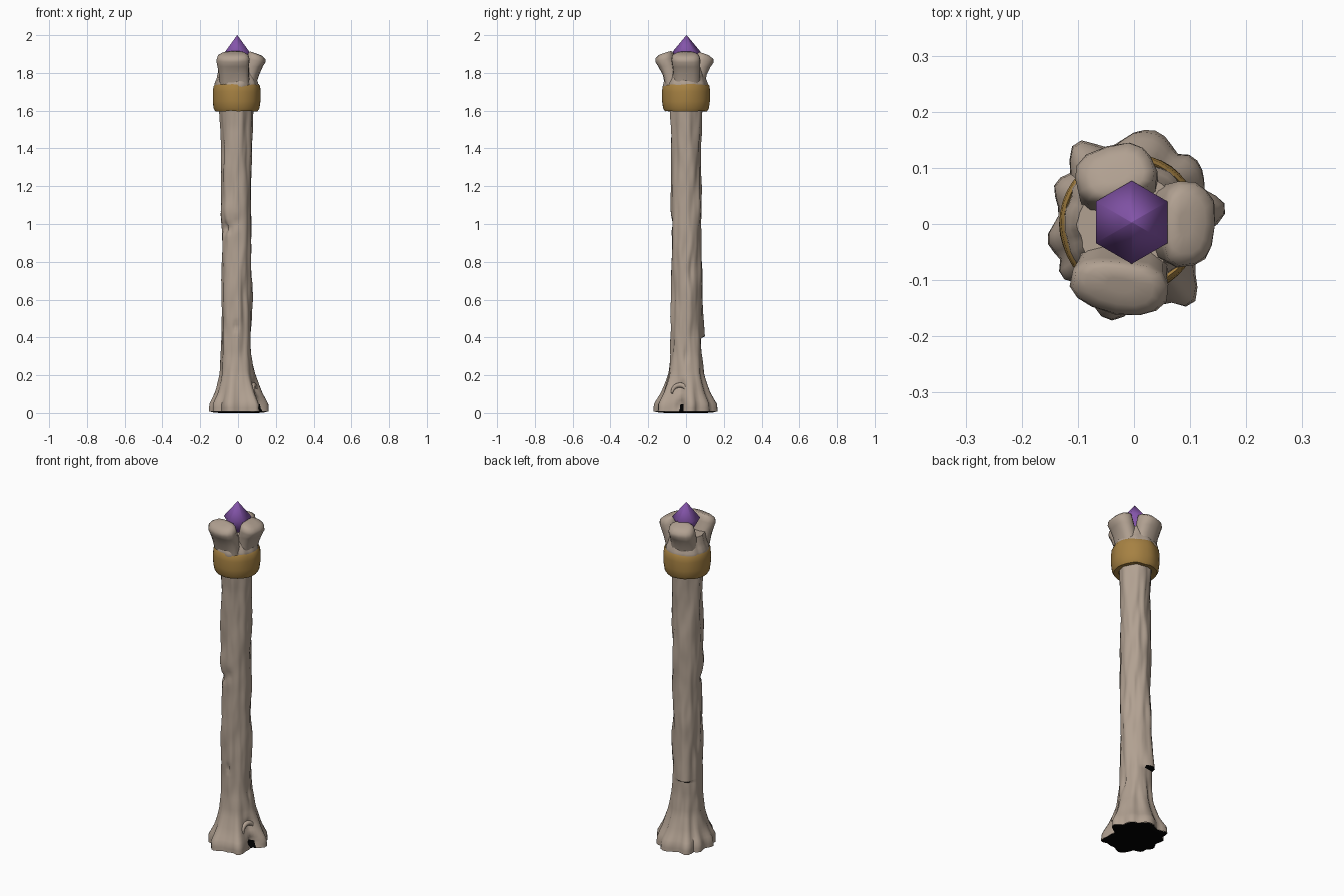
import bpy, bmesh, math
from mathutils import Vector, noise

if "Cube" in bpy.data.objects:
    bpy.data.objects.remove(bpy.data.objects["Cube"])


def material(name, rgb):
    m = bpy.data.materials.new(name)
    m.diffuse_color = (*rgb, 1)
    m.use_nodes = True
    m.node_tree.nodes["Principled BSDF"].inputs["Base Color"].default_value = m.diffuse_color
    return m


BARK = material("weathered wood", (0.44, 0.355, 0.285))
GOLD = material("old gold", (0.38, 0.22, 0.055))
PURPLE = material("purple crystal", (0.23, 0.09, 0.40))
BLACK = material("black hollow", (0.0, 0.0, 0.0))
CX = -0.008


def loft(name, rings, mat, cap_start=False, cap_end=False, closed=False, smooth=35):
    """Skin a list of equal-length point rings with quads."""
    bm = bmesh.new()
    rows = [[bm.verts.new(p) for p in ring] for ring in rings]
    n = len(rows[0])
    pairs = list(zip(rows, rows[1:])) + ([(rows[-1], rows[0])] if closed else [])
    for a, b in pairs:
        for i in range(n):
            j = (i + 1) % n
            bm.faces.new((a[i], a[j], b[j], b[i]))
    if cap_start:
        bm.faces.new(rows[0][::-1])
    if cap_end:
        bm.faces.new(rows[-1])
    me = bpy.data.meshes.new(name)
    bm.to_mesh(me)
    bm.free()
    ob = bpy.data.objects.new(name, me)
    bpy.context.collection.objects.link(ob)
    me.materials.append(mat)
    bpy.ops.object.select_all(action='DESELECT')
    ob.select_set(True)
    bpy.context.view_layer.objects.active = ob
    bpy.ops.object.shade_smooth_by_angle(angle=math.radians(smooth))
    return ob


def interp(table, z):
    for (z0, r0), (z1, r1) in zip(table, table[1:]):
        if z <= z1:
            return r0 + (r1 - r0) * (z - z0) / (z1 - z0)
    return table[-1][1]


def bell(a, centre, width):
    d = (a - centre + 180) % 360 - 180
    return math.exp(-(d / width) ** 2)


# Trunk: flared roots, grooves, dents and a loose slab of bark at the back
PROFILE = [(0, .130), (.04, .128), (.1, .109), (.2, .089), (.3, .081), (.4, .079),
           (.9, .078), (1.5, .081), (1.60, .085), (1.68, .10), (1.715, .116),
           (1.74, .114), (1.765, .102), (1.82, .09)]
ROOTS = [(10, .034, 14), (45, .032, 18), (80, .042, 22), (126, .050, 14), (152, .030, 12),
         (192, .030, 14), (217, .032, 14), (254, .041, 20), (285, .030, 16), (306, .044, 14)]
# angle, height, angular width, height width, depth
DENTS = [(222, .97, 25, .022, .022), (222, 1.06, 28, .05, -.012), (268, .45, 9, .018, .014),
         (345, .03, 10, .035, .045), (300, .62, 14, .09, .012), (20, .75, 12, .07, .012),
         (320, 1.3, 12, .08, .01), (75, 1.2, 12, .1, .01), (170, .62, 14, .1, .01),
         (200, 1.35, 12, .07, .01), (0, .3, 8, .04, .012), (270, 1.0, 14, .03, .01),
         (345, .13, 12, .03, .018)]


def trunk_radius(a, z):
    r = interp(PROFILE, z)
    flare = math.exp(-(max(z - .035, 0) / .1) ** 1.3)
    r += flare * max(h * bell(a, c, w) for c, h, w in ROOTS)
    t = math.radians(a)
    r += .010 * noise.noise(Vector((2.2 * math.cos(t), 2.2 * math.sin(t), z * 4)))
    r += .004 * noise.noise(Vector((5 * math.cos(t), 5 * math.sin(t), z * 9 + 7)))
    for c, h, w, zw, depth in DENTS:
        r -= depth * bell(a, c, w) * math.exp(-((z - h) / zw) ** 2)
    if .395 < z < .95:
        r += .026 * bell(a, 112, 24) * (1 - (z - .395) / .555)
    return r


def trunk_ring(z, n=56):
    out = []
    for i in range(n):
        a = 360 * i / n
        r, t = trunk_radius(a, z), math.radians(a)
        out.append((CX * min(z * 3, 1) + r * math.cos(t), r * math.sin(t), z + .008))
    return out


heights = [.02 * i for i in range(92)] + [.385, .397]
trunk = loft("trunk", [trunk_ring(z) for z in sorted(heights)], BARK, cap_end=True, smooth=60)

# Dark hollows under the bark slab and between the right roots
trunk.data.materials.append(BLACK)
for f in trunk.data.polygons:
    c = f.center
    a = math.degrees(math.atan2(c.y, c.x - CX)) % 360
    if (f.normal.z < -.6 and .38 < c.z < .42 and 85 < a < 140) or (c.z < .04 and 339 < a < 352):
        f.material_index = 1

# Black underside
under = [trunk_ring(0)]
rings = [[(x * s, y * s, z) for x, y, _ in under[0]] for s, z in ((.99, .008), (.8, .001), (.4, 0))]
loft("underside", rings[::-1], BLACK, cap_start=True)


# Half rim of the knot hole on the right root
def tube_ring(centre, big, small, u, normal, n=8):
    side = Vector((0, 0, 1)).cross(normal).normalized()
    out = side * math.cos(u) + normal.cross(side) * math.sin(u)
    c = centre + out * big
    return [c + (out * math.cos(2 * math.pi * k / n) + normal * math.sin(2 * math.pi * k / n)) * small
            for k in range(n)]


knot_normal = Vector((.93, -.25, .35)).normalized()
loft("knot_rim", [tube_ring(Vector((.096, -.035, .11)), .04,
                            .004 + .010 * math.sin(math.pi * i / 16),
                            math.radians(-10 + 200 * i / 16), knot_normal)
                  for i in range(17)], BARK, cap_start=True, cap_end=True, smooth=60)

# Gold collar: closed band section swept round the trunk
SECTION = [(.085, 1.60), (.112, 1.597), (.121, 1.612), (.126, 1.65), (.126, 1.70),
           (.123, 1.728), (.117, 1.738), (.105, 1.725)]


def collar_ring(r, z, n=40):
    pts = []
    for i in range(n):
        t = 2 * math.pi * i / n
        w = noise.noise(Vector((2 * math.cos(t), 2 * math.sin(t), z * 5)))
        pts.append((CX + (r + .004 * w) * math.cos(t), (r + .004 * w) * math.sin(t), z + .006 * w))
    return pts


loft("collar", [collar_ring(r, z) for r, z in SECTION], GOLD, closed=True, smooth=60)

# Three chunky claws that hold the crystal
# height, distance from axis, radial half size, sideways half size
CLAW = [(1.68, .055, .040, .070), (1.74, .064, .044, .074), (1.79, .074, .047, .074),
        (1.83, .090, .050, .077), (1.862, .104, .050, .080), (1.885, .107, .046, .074),
        (1.898, .105, .032, .054), (1.900, .104, .012, .022)]


def claw(name, angle, reach, width, top):
    t = math.radians(angle)
    out, side = Vector((math.cos(t), math.sin(t), 0)), Vector((-math.sin(t), math.cos(t), 0))
    rings = []
    for z, d, a, b in CLAW:
        ring = []
        for k in range(14):
            u = 2 * math.pi * k / 14
            c, s = math.cos(u), math.sin(u)
            c, s = math.copysign(abs(c) ** .8, c), math.copysign(abs(s) ** .8, s)
            p = out * (d * reach + a * c) + side * b * width * s
            lump = .012 * noise.noise(p * 14 + Vector((angle, 0, z * 6))) * b / .08
            p += (out * c + side * s) * lump
            slant = -.018 * c * min(max(z - 1.82, 0) / .07, 1) * a / .05
            ring.append(p + Vector((CX, 0, z + slant + (top if z > 1.8 else 0))))
        rings.append(ring)
    loft(name, rings, BARK, cap_start=True, cap_end=True, smooth=60)


claw("claw_front", 261, 1.06, 1.08, .006)
claw("claw_right", 0, .97, .95, .004)
claw("claw_back", 106, .88, .95, .002)


# Six-sided crystal
def hexagon(r, z):
    return [(-.004 + r * math.cos(math.radians(90 + 60 * k)),
             .003 + r * math.sin(math.radians(90 + 60 * k)), z) for k in range(6)]


loft("crystal", [hexagon(.012, 1.80), hexagon(.074, 1.912), hexagon(.0008, 2.0)],
     PURPLE, cap_start=True, cap_end=True, smooth=75)
